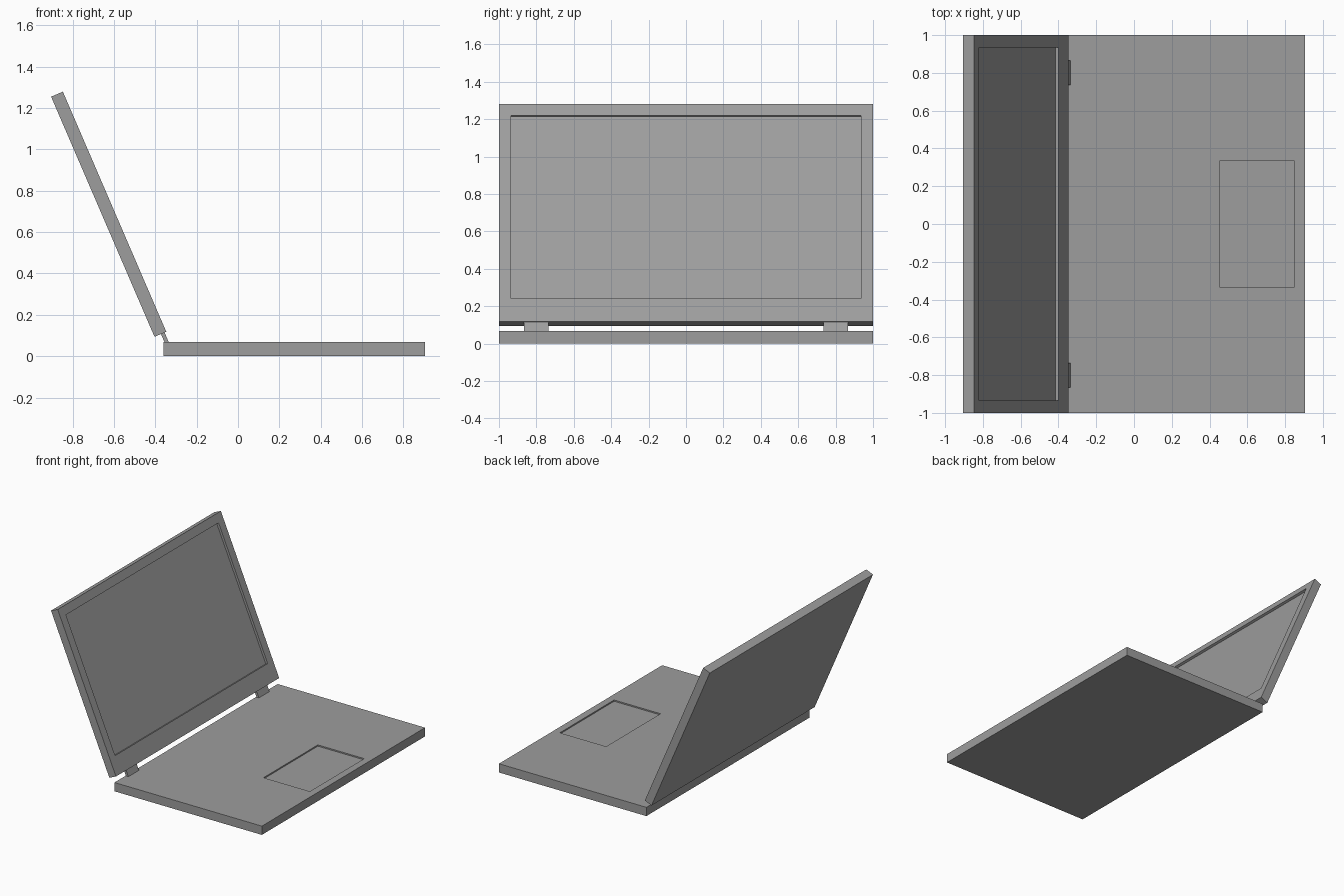
import bpy, bmesh, math
from mathutils import Matrix

if "Cube" in bpy.data.objects:
    bpy.data.objects.remove(bpy.data.objects["Cube"])

grey = bpy.data.materials.new("plain grey")
grey.diffuse_color = (0.34, 0.34, 0.34, 1)
grey.use_nodes = True
grey.node_tree.nodes["Principled BSDF"].inputs["Base Color"].default_value = grey.diffuse_color


def slab(name, x, y, z, matrix=Matrix(), recess=None):
    """Box spanning the x, y, z ranges; recess = (x0, x1, half_width, depth) sunk in its top."""
    bm = bmesh.new()
    bmesh.ops.create_cube(bm, size=1)
    for v in bm.verts:
        v.co = [r[0] if c < 0 else r[1] for c, r in zip(v.co, (x, y, z))]
    if recess:
        x0, x1, half, depth = recess
        bm.normal_update()
        top = max(bm.faces, key=lambda f: f.normal.z)
        mid = top.calc_center_median()
        bmesh.ops.inset_region(bm, faces=[top], thickness=0.02)
        # place the inset rim, then sink a copy of it
        for v in top.verts:
            v.co.x = x0 if v.co.x < mid.x else x1
            v.co.y = -half if v.co.y < mid.y else half
        floor = bmesh.ops.extrude_discrete_faces(bm, faces=[top])["faces"][0]
        bmesh.ops.translate(bm, verts=floor.verts, vec=(0, 0, -depth))
    bmesh.ops.recalc_face_normals(bm, faces=bm.faces)
    mesh = bpy.data.meshes.new(name)
    bm.to_mesh(mesh)
    bm.free()
    mesh.materials.append(grey)
    ob = bpy.data.objects.new(name, mesh)
    ob.matrix_world = matrix
    bpy.context.collection.objects.link(ob)
    return ob


# Base with sunken touchpad
slab("base", (-0.36, 0.905), (-1, 1), (0, 0.068), recess=(0.452, 0.85, 0.333, 0.01))

# Tilted lid: local x runs down the screen, local z faces the user
tilt = Matrix.Translation((-0.347, 0, 0.118)) @ Matrix.Rotation(math.radians(66.7), 4, 'Y')
slab("lid", (-1.265, 0), (-1, 1), (-0.062, 0), tilt, recess=(-1.2, -0.134, 0.935, 0.018))

# Hinge tabs between lid and base
for side, name in ((-1, "hinge_left"), (1, "hinge_right")):
    y = sorted((side * 0.735, side * 0.865))
    slab(name, (-0.02, 0.07), y, (-0.028, -0.009), tilt)
